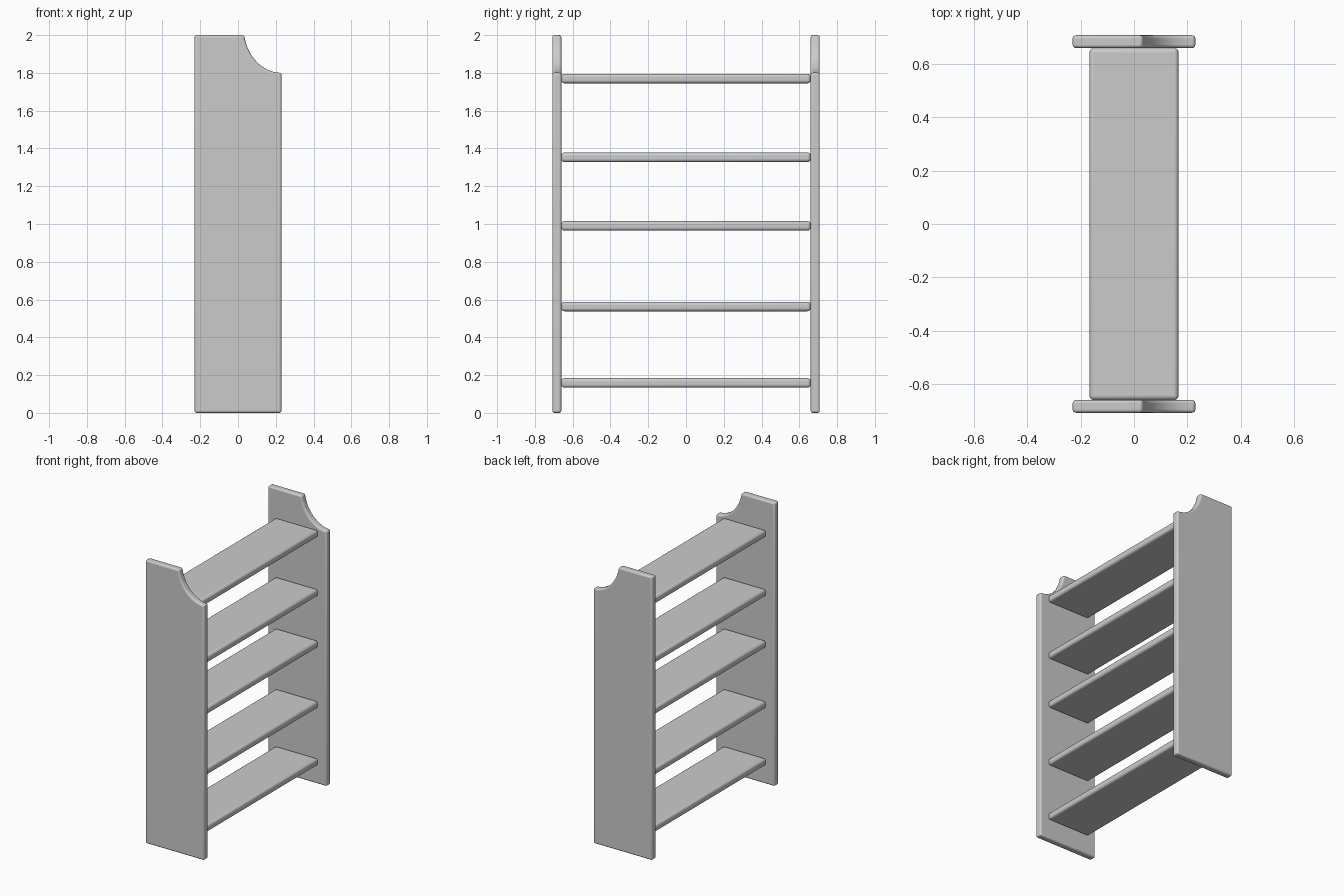
import bpy, bmesh, math
from mathutils import Vector

cube = bpy.data.objects.get("Cube")
if cube:
    bpy.data.objects.remove(cube, do_unlink=True)

grey = bpy.data.materials.new("plain grey")
grey.use_nodes = True
colour = (0.6, 0.6, 0.6, 1)
grey.diffuse_color = colour
grey.node_tree.nodes["Principled BSDF"].inputs["Base Color"].default_value = colour


def board(name, outline, direction, bevel):
    """Extrude a flat outline along a direction and round its edges."""
    bm = bmesh.new()
    face = bm.faces.new([bm.verts.new(p) for p in outline])
    grown = bmesh.ops.extrude_face_region(bm, geom=[face])
    verts = [v for v in grown["geom"] if isinstance(v, bmesh.types.BMVert)]
    bmesh.ops.translate(bm, verts=verts, vec=Vector(direction))
    bmesh.ops.recalc_face_normals(bm, faces=bm.faces)
    mesh = bpy.data.meshes.new(name)
    bm.to_mesh(mesh)
    bm.free()
    mesh.materials.append(grey)
    obj = bpy.data.objects.new(name, mesh)
    bpy.context.collection.objects.link(obj)
    mod = obj.modifiers.new("rounded edges", "BEVEL")
    mod.width, mod.segments = bevel, 4
    mod.limit_method, mod.angle_limit = "ANGLE", math.radians(40)
    bpy.ops.object.select_all(action="DESELECT")
    obj.select_set(True)
    bpy.context.view_layer.objects.active = obj
    bpy.ops.object.shade_smooth_by_angle(angle=math.radians(35))
    return obj


# Side panels with a concave scoop at the upper corner
half, inner, outer, top = 0.23, 0.66, 0.708, 2.0
steps = 14
start, end = math.radians(189.6), math.radians(264)
scoop = []
for i in range(steps + 1):
    a = start + (end - start) * i / steps
    scoop.append((half + 0.2 * math.cos(a), 2.04 + 0.24 * math.sin(a)))
profile = [(half, 0), (-half, 0), (-half, top)] + scoop + [(half, 1.8)]
for name, side in (("front_panel", -1), ("back_panel", 1)):
    board(name, [(x, side * inner, z) for x, z in profile],
          (0, side * (outer - inner), 0), 0.012)

# Shelves spanning the panels
w, d, thick = 0.167, 0.66, 0.05
for i, z in enumerate((0.159, 0.563, 0.99, 1.353, 1.77)):
    rect = [(sx * w, sy * d, z - thick / 2)
            for sx, sy in ((-1, -1), (1, -1), (1, 1), (-1, 1))]
    board(f"shelf_{i + 1}", rect, (0, 0, thick), 0.016)
